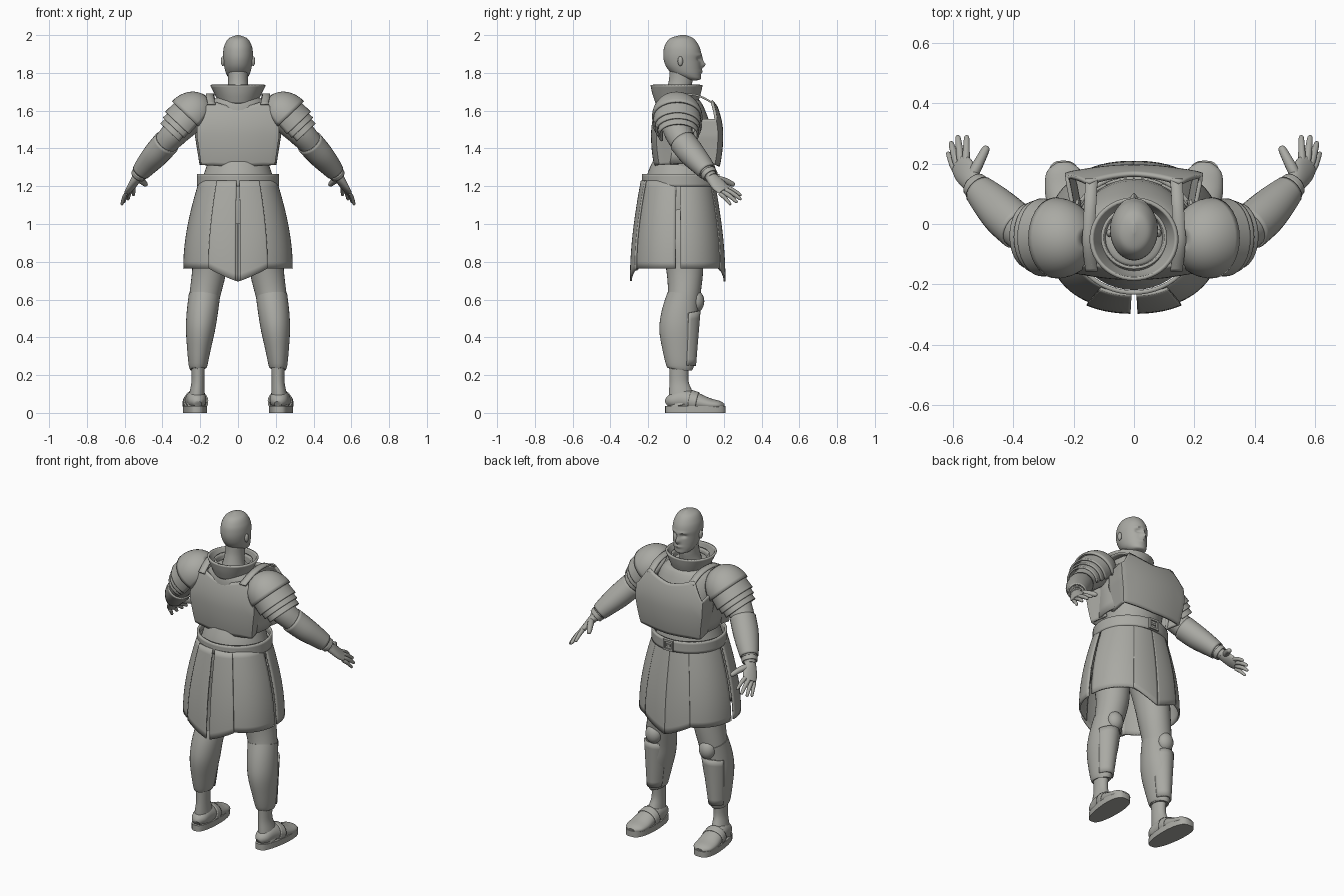
import bpy, bmesh
from math import sin, cos, pi, exp, radians
from mathutils import Vector

if "Cube" in bpy.data.objects:
    bpy.data.objects.remove(bpy.data.objects["Cube"], do_unlink=True)

grey = bpy.data.materials.new("warm grey")
grey.use_nodes = True
COLOUR = (0.4, 0.4, 0.37, 1)
grey.diffuse_color = COLOUR
grey.node_tree.nodes["Principled BSDF"].inputs["Base Color"].default_value = COLOUR


def finish(name, bm, thick=0, angle=40):
    bmesh.ops.recalc_face_normals(bm, faces=bm.faces)
    me = bpy.data.meshes.new(name)
    bm.to_mesh(me)
    bm.free()
    me.materials.append(grey)
    ob = bpy.data.objects.new(name, me)
    bpy.context.collection.objects.link(ob)
    if thick:
        mod = ob.modifiers.new("thickness", 'SOLIDIFY')
        mod.thickness, mod.offset = thick, 0
    bpy.ops.object.select_all(action='DESELECT')
    ob.select_set(True)
    bpy.context.view_layer.objects.active = ob
    bpy.ops.object.shade_smooth_by_angle(angle=radians(angle))
    return ob


def sides(name):
    return ((1, "left_" + name), (-1, "right_" + name))


def grid(name, f, nu, nv, closed=False, caps=False, thick=0, s=1):
    """Surface f(u, v) with u, v in 0..1; closed joins u ends."""
    bm = bmesh.new()
    cols = nu if closed else nu + 1
    rows = []
    for j in range(nv + 1):
        pts = [Vector(f(i / nu, j / nv)) for i in range(cols)]
        rows.append([bm.verts.new((p.x * s, p.y, p.z)) for p in pts])
    for a, b in zip(rows, rows[1:]):
        for i in range(nu):
            k = (i + 1) % cols
            bm.faces.new((a[i], a[k], b[k], b[i]))
    if caps:
        bm.faces.new(rows[0])
        bm.faces.new(rows[-1])
    return finish(name, bm, thick)


def spline(pts, t):
    """Smooth interpolation through rows of numbers."""
    n = len(pts) - 1
    i = min(int(t * n), n - 1)
    w = t * n - i
    a, b, c, d = (pts[min(max(k, 0), n)] for k in (i - 1, i, i + 1, i + 2))
    return [q + 0.5 * w * (r - p + w * (2 * p - 5 * q + 4 * r - e + w * (3 * (q - r) + e - p)))
            for p, q, r, e in zip(a, b, c, d)]


def tube(name, pts, ref=(0, 1, 0), nu=24, step=4, s=1, caps=True, thick=0):
    """Rows are x, y, z, side radius, radius along ref."""
    ref = Vector(ref)

    def f(u, v):
        row = spline(pts, v)
        c = Vector(row[:3])
        t = Vector(spline(pts, min(v + .02, 1))[:3]) - Vector(spline(pts, max(v - .02, 0))[:3])
        side = t.cross(ref).normalized()
        up = side.cross(t).normalized()
        a = 2 * pi * u
        return c + side * cos(a) * max(row[3], .001) + up * sin(a) * max(row[4], .001)
    return grid(name, f, nu, step * (len(pts) - 1), True, caps, thick, s)


def box(name, loc, size):
    bm = bmesh.new()
    bmesh.ops.create_cube(bm, size=1)
    for v in bm.verts:
        v.co = Vector(loc) + Vector(a * b for a, b in zip(v.co, size))
    return finish(name, bm)


def ball(name, loc, size, s=1):
    bm = bmesh.new()
    bmesh.ops.create_uvsphere(bm, u_segments=20, v_segments=12, radius=1)
    for v in bm.verts:
        v.co = Vector(loc) + Vector(a * b for a, b in zip(v.co, size))
        v.co.x *= s
    return finish(name, bm)


# Head: stacked ovals (back y, front y, half width, z) with sculpted face
HEAD = [(-.03, .0, .005, 2.0), (-.085, .04, .05, 1.982), (-.112, .068, .072, 1.945), (-.12, .08, .079, 1.905),
        (-.117, .079, .077, 1.865), (-.1, .08, .071, 1.825), (-.065, .08, .06, 1.79),
        (-.01, .077, .04, 1.767), (.02, .055, .008, 1.76)]


def bump(x, z, cx, cz, w, h):
    return exp(-((abs(x) - cx) / w) ** 2 - ((z - cz) / h) ** 2)


def head_surface(u, v):
    back, front, wide, z = spline(HEAD, v)
    a = 2 * pi * u
    x = wide * cos(a)
    y = (back + front) / 2 + (front - back) / 2 * sin(a)
    if sin(a) > 0:
        y += .022 * bump(x, z, 0, 1.843, .013, .016) + .01 * bump(x, z, 0, 1.87, .009, .02)
        y += .008 * bump(x, z, 0, 1.808, .022, .008) - .012 * bump(x, z, .03, 1.874, .014, .01)
        y += .006 * bump(x, z, .028, 1.893, .022, .008)
    return x, y, z


grid("head", head_surface, 64, 56, True, True)
tube("neck", [(0, -.05, 1.62, .085, .08), (0, -.04, 1.7, .06, .064), (0, -.028, 1.76, .053, .062),
              (0, -.025, 1.83, .056, .06)])
for s, n in sides("ear"):
    ball(n, (.08, -.03, 1.862), (.011, .014, .026), s)

# Torso, collar and inner neck ring
tube("torso", [(0, -.03, 1.0, .18, .13), (0, -.03, 1.15, .185, .15), (0, -.02, 1.28, .165, .15),
               (0, -.01, 1.42, .18, .16), (0, -.03, 1.56, .19, .14), (0, -.05, 1.64, .15, .115),
               (0, -.05, 1.69, .08, .08)], nu=40)
tube("collar", [(0, -.05, 1.64, .095, .105), (0, -.05, 1.69, .118, .122), (0, -.05, 1.736, .142, .132)],
     nu=48, caps=False, thick=.012)
tube("inner_collar", [(0, -.045, 1.63, .09, .095), (0, -.045, 1.715, .105, .1)], nu=48, caps=False, thick=.01)


# Breastplate and backplate: bowed plates with a notched top edge
def plate(name, sign, depth, wide, root):
    def f(u, v):
        a = (u * 2 - 1)
        m = abs(a)
        top = (1.615 + .04 * min(m / .5, 1) ** 1.5) if m < .5 else 1.655 - .1 * min((m - .5) / .2, 1)
        low = 1.305 + .012 * m
        z = low + (top - low) * v
        h = (z - 1.47) / .17
        swell = 1 - (.2 if h > 0 else .1) * h * h
        x = wide * min(m / .72, 1) * (1 if a > 0 else -1) * (.89 + .11 * min(v * 1.6, 1))
        x *= 1 - .12 * max(0, m - .72) / .28
        front = depth * swell - .025 * min(m / .72, 1) ** 2
        y = front if m < .72 else front + (root - front) * (m - .72) / .28
        return x, sign * y, z
    return grid(name, f, 50, 18, thick=.014)


plate("breastplate", 1, .19, .222, .02)
plate("backplate", -1, .178, .212, .04)
for s, n in sides("shoulder_strap"):
    path = [(.14, .15, 1.635), (.145, .06, 1.68), (.15, -.06, 1.682), (.14, -.155, 1.635)]
    grid(n, lambda u, v: Vector(spline(path, v)) + Vector(((u - .5) * .04, 0, 0)), 2, 18, thick=.01, s=s)
for s, n in sides("side_plate"):
    grid(n, lambda u, v: (.178 + .015 * sin(pi * u) + .008 * v, -.09 + .17 * u, 1.32 + .2 * v), 8, 4, thick=.01, s=s)

# Belt and buckle
tube("belt", [(0, -.032, 1.198, .21, .195), (0, -.032, 1.265, .21, .195)], nu=56, caps=False, thick=.014)
tube("waist_cloth", [(0, -.032, 1.2, .2, .187), (0, -.028, 1.25, .185, .176), (0, -.02, 1.31, .165, .158)], nu=40)
for x in (-.027, .027):
    box("buckle_upright", (x, .17, 1.232), (.012, .016, .066))
for z in (1.205, 1.259):
    box("buckle_bar", (0, .17, z), (.066, .016, .012))
box("buckle_pin", (0, .171, 1.232), (.03, .01, .012))


# Skirt: overlapping panels around an oval, pointed at the middle
def skirt_panel(name, a0, a1, out, s):
    def f(u, v):
        a = a0 + (a1 - a0) * u
        near = min(a, pi - a)
        z = 1.23 + (.765 - .07 * max(0, 1 - near / .5) - 1.23) * v
        flare = sin(v * pi / 2) ** .95
        wide = .2 + .085 * flare + out
        deep = .182 + .058 * flare + out
        p = .88
        x = wide * sin(a) ** p
        c = -cos(a)
        y = -.04 + deep * (abs(c) ** p) * (1 if c > 0 else -1)
        return x, y, z
    grid(name, f, 16, 14, thick=.01, s=s)


PANELS = (("back_middle_panel", .025, .5, .012), ("back_side_panel", .42, 1.53, 0),
          ("front_side_panel", 1.6, pi - .42, 0), ("front_middle_panel", pi - .5, pi - .0001, .004))
for part, a0, a1, out in PANELS:
    for s, n in sides(part):
        skirt_panel(n, a0, a1, out, s)

# Legs, greaves, knee pads and shoes
LEG = [(.1, -.03, 1.05, .1, .12), (.14, -.02, .9, .098, .11), (.153, -.006, .75, .09, .097),
       (.18, -.013, .6, .08, .085), (.195, -.04, .48, .075, .095), (.208, -.04, .36, .056, .08),
       (.212, -.033, .25, .042, .062)]
GREAVE = [(.178, -.012, .62, .083, .088), (.19, -.032, .525, .082, .098), (.199, -.038, .44, .077, .103),
          (.207, -.035, .34, .063, .09), (.212, -.03, .25, .049, .073), (.212, -.03, .232, .04, .06)]
ANKLE = [(.212, -.037, .25, .036, .052), (.212, -.037, .17, .034, .05), (.216, -.03, .11, .04, .062),
         (.222, -.015, .04, .05, .08)]
FOOT = [(.212, -.1, .045, .02, .02), (.216, -.075, .06, .044, .04), (.22, -.02, .07, .053, .055),
        (.225, .05, .06, .06, .048), (.23, .12, .045, .065, .034), (.232, .175, .04, .056, .024),
        (.233, .202, .035, .024, .012)]
for s, n in sides("leg"):
    tube(n, LEG, s=s, nu=32)
for s, n in sides("greave"):
    tube(n, GREAVE, s=s, nu=32)
for s, n in sides("ankle"):
    tube(n, ANKLE, s=s)
for s, n in sides("shoe"):
    tube(n, FOOT, (0, 0, 1), s=s)
for s, n in sides("sole"):
    def sole_edge(u, v):
        a = 2 * pi * u
        y = .05 + .16 * cos(a)
        wide = (.063 + .009 * cos(a)) * abs(sin(a)) ** .65
        return .226 + .05 * (y - .05) + wide * (1 if sin(a) > 0 else -1), y, .036 * v
    grid(n, sole_edge, 40, 1, True, True, s=s)
for s, n in sides("shoe_strap"):
    tube(n, [(.222, .02, .064, .061, .055), (.226, .06, .056, .064, .05)], (0, 0, 1), s=s, caps=False, thick=.008)
for s, n in sides("knee_pad"):
    ball(n, (.183, .052, .59), (.05, .045, .058), s)
for s, n in sides("shin_plate"):
    def shin(u, v):
        a = (u - .5) * 2.2
        return (.197 + .014 * (1 - v) + (.05 + .028 * v) * sin(a),
                -.035 + (.083 + .024 * v) * cos(a), .25 + (.27 + .02 * cos(a)) * v)
    grid(n, shin, 14, 8, thick=.01, s=s)

# Arms, bracers and layered shoulder guards
ARM = [(.17, -.05, 1.62, .085, .075), (.25, -.05, 1.56, .088, .08), (.33, -.04, 1.485, .076, .072),
       (.385, -.01, 1.425, .066, .064), (.44, .04, 1.36, .062, .058), (.5, .1, 1.29, .045, .042),
       (.535, .138, 1.247, .031, .027)]
BRACER = [(.378, -.016, 1.432, .07, .067), (.43, .03, 1.373, .069, .064), (.475, .075, 1.322, .06, .055),
          (.512, .112, 1.278, .048, .045)]
for s, n in sides("arm"):
    tube(n, ARM, (0, 0, 1), s=s)
for s, n in sides("bracer"):
    tube(n, BRACER, (0, 0, 1), s=s, caps=False, thick=.008)
for s, n in sides("wristband"):
    tube(n, [(.515, .117, 1.272, .043, .039), (.528, .13, 1.256, .04, .036)], (0, 0, 1), s=s, caps=False, thick=.008)

LAMES = (("shoulder_cap", (.225, -.048, 1.6), .129, .121, -.75, .085),
         ("upper_lame", (.256, -.047, 1.568), .123, .108, .02, .07),
         ("middle_lame", (.28, -.045, 1.541), .114, .096, .02, .065),
         ("lower_lame", (.304, -.042, 1.516), .103, .085, .02, .062))
axis = Vector((.68, .04, -.72)).normalized()
outer = Vector((.72, 0, .68))
for part, c, rad, height, start, length in LAMES:
    for s, n in sides(part):
        def lame(u, v):
            a = (u - .5) * 4.3
            if start < 0:
                k, along = sin((.06 + .94 * v) * pi / 2) ** .8, -.09 * cos(v * pi / 2) + .05 * v
            else:
                k, along = .97 + .04 * v, length * v
            p = Vector(c) + axis * along + outer * (height * cos(a) * k)
            return p + Vector((0, rad * sin(a) * k, 0))
        grid(n, lame, 24, 10, thick=.01, s=s)

# Hands: flat palm and five fingers
across = Vector((-.045, .025, .04))
normal = across.cross(Vector((.045, .06, -.07))).normalized()
PALM = [(.526, .125, 1.26, .03, .026), (.543, .148, 1.232, .038, .023), (.562, .178, 1.2, .044, .018),
        (.579, .202, 1.175, .037, .013)]
FINGERS = (("thumb", (.535, .16, 1.238), (.485, .257, 1.205), .017),
           ("index_finger", (.556, .202, 1.198), (.553, .293, 1.15), .0115),
           ("middle_finger", (.572, .202, 1.184), (.583, .293, 1.128), .012),
           ("ring_finger", (.585, .195, 1.169), (.606, .272, 1.112), .0115),
           ("little_finger", (.595, .183, 1.157), (.616, .237, 1.1), .01))
for s, n in sides("palm"):
    tube(n, PALM, normal, s=s)
for part, a, b, r in FINGERS:
    a, b = Vector(a), Vector(b)
    rows = [tuple(a.lerp(b, t) + Vector((0, 0, .006 * sin(pi * t)))) + (r * k, r * k)
            for t, k in ((-.1, .9), (.2, 1.1), (.5, 1), (.8, .85), (.95, .65), (1, .1))]
    for s, n in sides(part):
        tube(n, rows, normal, nu=12, step=3, s=s)
